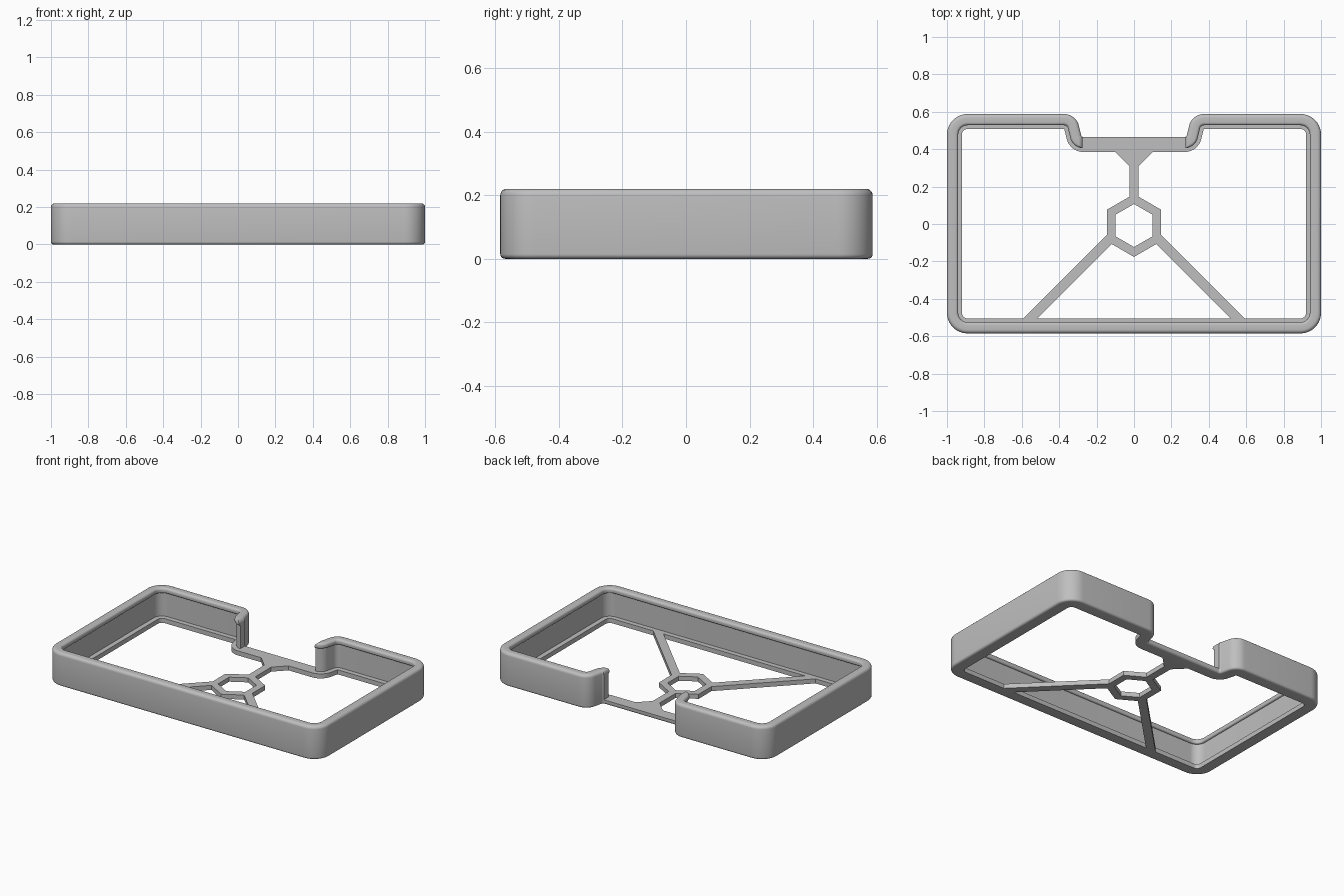
import bpy, bmesh, math
from mathutils import Vector

if "Cube" in bpy.data.objects:
    bpy.data.objects.remove(bpy.data.objects["Cube"], do_unlink=True)

grey = bpy.data.materials.new("plain_grey")
grey.use_nodes = True
GREY = (0.52, 0.52, 0.52, 1)
grey.diffuse_color = GREY
grey.node_tree.nodes["Principled BSDF"].inputs["Base Color"].default_value = GREY

BASE = 0.03    # thickness of the floor lip and braces
HEIGHT = 0.22


def finish(bm, name, smooth=False):
    bmesh.ops.remove_doubles(bm, verts=bm.verts, dist=1e-5)
    bmesh.ops.recalc_face_normals(bm, faces=bm.faces)
    mesh = bpy.data.meshes.new(name)
    bm.to_mesh(mesh)
    bm.free()
    mesh.materials.append(grey)
    obj = bpy.data.objects.new(name, mesh)
    bpy.context.collection.objects.link(obj)
    if smooth:
        bpy.ops.object.select_all(action="DESELECT")
        obj.select_set(True)
        bpy.context.view_layer.objects.active = obj
        bpy.ops.object.shade_smooth_by_angle(angle=math.radians(35))
    return obj


def prism(name, outline, low=0.0, high=BASE):
    bm = bmesh.new()
    face = bm.faces.new([bm.verts.new((x, y, low)) for x, y in outline])
    top = bmesh.ops.extrude_face_region(bm, geom=[face])["geom"]
    bmesh.ops.translate(bm, vec=(0, 0, high - low),
                        verts=[v for v in top if isinstance(v, bmesh.types.BMVert)])
    return finish(bm, name)


def lathe_strip(rings):
    """Join closed rings of points into a closed tube."""
    bm = bmesh.new()
    loops = [[bm.verts.new(p) for p in ring] for ring in rings]
    for a, b in zip(loops, loops[1:] + loops[:1]):
        for i in range(len(a)):
            j = (i + 1) % len(a)
            bm.faces.new((a[i], a[j], b[j], b[i]))
    return bm


def rounded_path(corners, steps=10):
    """Points and inward normals along a counter-clockwise rounded outline."""
    path = []
    for i, (x, y, radius) in enumerate(corners):
        p = Vector((x, y))
        d0 = (p - Vector(corners[i - 1][:2])).normalized()
        d1 = (Vector(corners[(i + 1) % len(corners)][:2]) - p).normalized()
        turn = math.atan2(d0.x * d1.y - d0.y * d1.x, d0.dot(d1))
        side = math.copysign(1, turn)
        n0 = Vector((-d0.y, d0.x))
        start = p - d0 * radius * math.tan(abs(turn) / 2)
        center = start + n0 * radius * side
        for k in range(steps + 1):
            a = turn * k / steps
            n = Vector((n0.x * math.cos(a) - n0.y * math.sin(a),
                        n0.x * math.sin(a) + n0.y * math.cos(a)))
            path.append((center - n * radius * side, n))
    return path


def arc(cx, cz, r, start, end, steps=5):
    return [(cx + r * math.cos(math.radians(start + (end - start) * k / steps)),
             cz + r * math.sin(math.radians(start + (end - start) * k / steps)))
            for k in range(steps + 1)]


# Rim: lipped wall section swept round the notched outline
half = [(1, -0.585, 0.11), (1, 0.588, 0.11), (0.31, 0.588, 0.081), (0.28, 0.465, 0.012)]
outline = half + [(-x, y, r) for x, y, r in reversed(half)]
section = ([(0.08, 0), (0.08, BASE), (0.048, BASE), (0.048, 0.185)]
           + arc(0.05, 0.195, 0.01, -60, 0, 3)
           + arc(0.045, HEIGHT - 0.015, 0.015, 0, 90)
           + arc(0.02, HEIGHT - 0.02, 0.02, 90, 180)
           + arc(0.015, 0.015, 0.015, 180, 270))
path = rounded_path(outline)
rim = finish(lathe_strip([[(*(p + n * d), z) for d, z in section] for p, n in path]),
             "rim", smooth=False)

# Opening at the back, flared at its top edge
flare = [(0.275, BASE)] + arc(0.30, HEIGHT - 0.025, 0.025, 180, 90, 6) + [(0.30, 0.3)]
opening = flare + [(-x, z) for x, z in reversed(flare)]
cutter = prism("opening_cutter", opening, 0, 0.4)
for v in cutter.data.vertices:
    v.co = (v.co.x, 0.7 - v.co.z, v.co.y)
cutter.data.flip_normals()
cutter.hide_render = True
cutter.hide_set(True)
bm = bmesh.new()
bm.from_mesh(cutter.data)
bmesh.ops.recalc_face_normals(bm, faces=bm.faces)
bm.to_mesh(cutter.data)
bm.free()

cut = rim.modifiers.new("opening", "BOOLEAN")
cut.operation = "DIFFERENCE"
cut.solver = "EXACT"
cut.object = cutter
bpy.context.view_layer.objects.active = rim
rim.select_set(True)
bpy.ops.object.modifier_apply(modifier="opening")
bpy.data.objects.remove(cutter, do_unlink=True)
bpy.ops.object.shade_smooth_by_angle(angle=math.radians(35))

# Hexagon ring in the middle
HUB_Y = -0.008


def hexagon(radius, z):
    return [(radius * math.sin(k * math.pi / 3),
             HUB_Y + radius * math.cos(k * math.pi / 3), z) for k in range(6)]


finish(lathe_strip([hexagon(0.168, 0), hexagon(0.168, BASE),
                    hexagon(0.115, BASE), hexagon(0.115, 0)]), "hexagon_hub")

# Back brace with a flared foot
foot = [(0.025, 0.135), (0.025, 0.31), (0.105, 0.39)]
prism("back_brace", foot + [(-x, y) for x, y in reversed(foot)])

# Diagonal braces to the front wall
for name, s in (("left_brace", 1), ("right_brace", -1)):
    prism(name, [(s * x, y) for x, y in
                 ((0.143, -0.055), (0.605, -0.517), (0.53, -0.517), (0.115, -0.102))])
